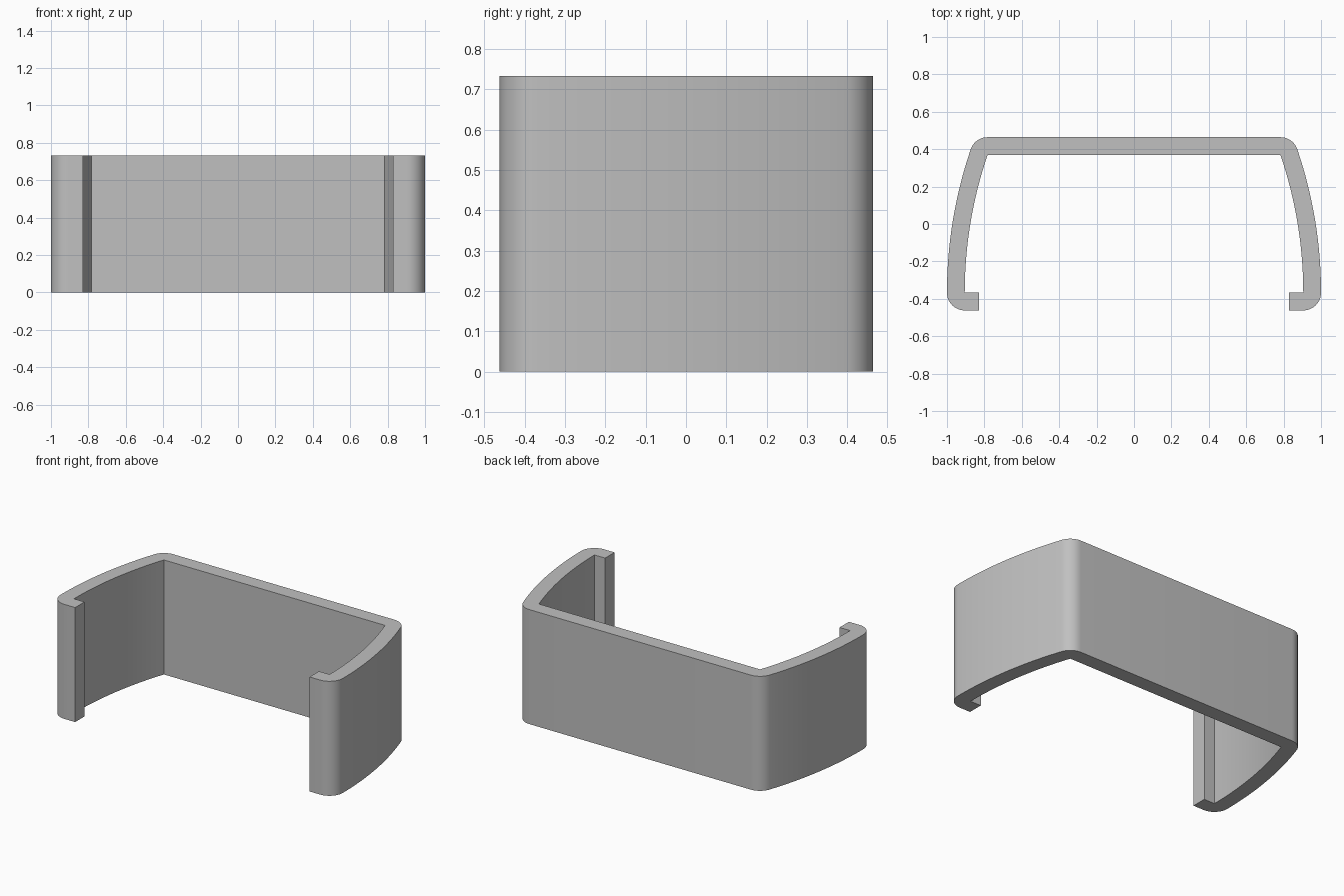
import bpy
import bmesh
from math import asin, cos, sin, pi, radians
from mathutils import Vector

cube = bpy.data.objects.get("Cube")
if cube:
    bpy.data.objects.remove(cube, do_unlink=True)

HEIGHT = 0.733
WALL = 0.095
TOP_IN = Vector((0.783, 0.369))     # inner corner at the back
LOW_IN = Vector((0.905, -0.367))    # inner corner at the lip
LIP_X = 0.83


def arc(center, radius, start, end, steps):
    return [center + radius * Vector((cos(a), sin(a)))
            for a in (start + (end - start) * i / steps for i in range(steps + 1))]


# Bowed side wall: an arc that is upright at the lip
rise, lean = TOP_IN.y - LOW_IN.y, LOW_IN.x - TOP_IN.x
radius = (rise ** 2 + lean ** 2) / (2 * lean)
center = Vector((LOW_IN.x - radius, LOW_IN.y))
sweep = asin(rise / radius)

# Half outline from the back middle round to the inner back corner
half = arc(TOP_IN, WALL, pi / 2, sweep, 10)                        # rounded back corner
half += arc(center, radius + WALL, sweep, 0, 16)[1:]               # outer side
half += arc(LOW_IN, WALL, 0, -pi / 2, 12)[1:]                      # rounded front corner
half += [Vector((LIP_X, LOW_IN.y - WALL)), Vector((LIP_X, LOW_IN.y))]  # lip
half += arc(center, radius, 0, sweep, 16)                          # inner side
outline = half + [Vector((-p.x, p.y)) for p in reversed(half)]

# Extrude the closed outline
bm = bmesh.new()
base = bm.faces.new([bm.verts.new((p.x, p.y, 0)) for p in outline])
result = bmesh.ops.extrude_face_region(bm, geom=[base], use_keep_orig=True)
top = [v for v in result["geom"] if isinstance(v, bmesh.types.BMVert)]
bmesh.ops.translate(bm, verts=top, vec=(0, 0, HEIGHT))
bmesh.ops.recalc_face_normals(bm, faces=bm.faces)
mesh = bpy.data.meshes.new("clip_bracket")
bm.to_mesh(mesh)
bm.free()
bracket = bpy.data.objects.new("clip_bracket", mesh)
bpy.context.collection.objects.link(bracket)

# Plain grey material
grey = bpy.data.materials.new("light_grey")
grey.use_nodes = True
grey.diffuse_color = (0.53, 0.53, 0.53, 1)
grey.node_tree.nodes["Principled BSDF"].inputs["Base Color"].default_value = grey.diffuse_color
mesh.materials.append(grey)

bpy.ops.object.select_all(action="DESELECT")
bracket.select_set(True)
bpy.context.view_layer.objects.active = bracket
bpy.ops.object.shade_smooth_by_angle(angle=radians(30))
